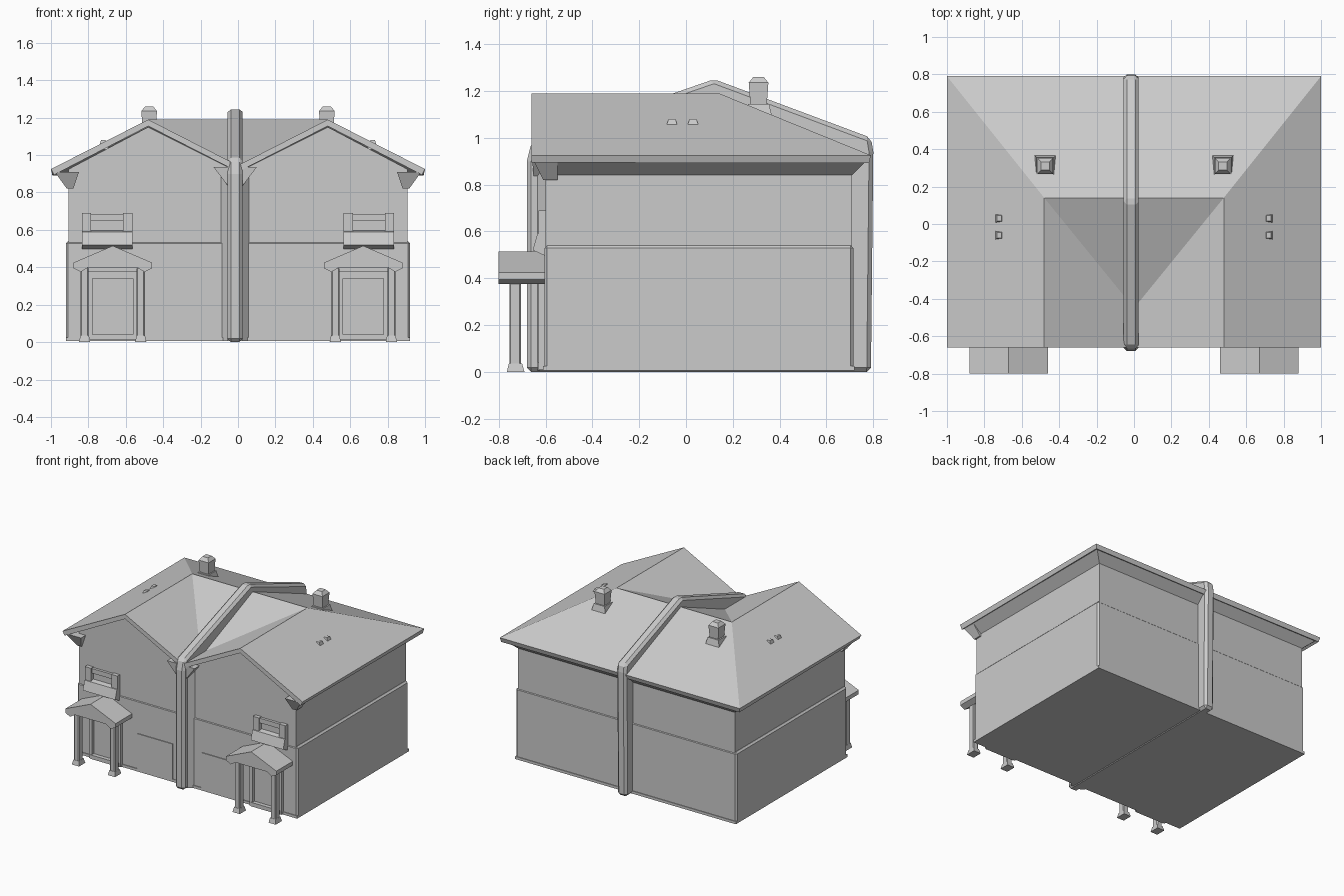
import bpy, bmesh

if "Cube" in bpy.data.objects:
    bpy.data.objects.remove(bpy.data.objects["Cube"])


def finish(name, bm, recalc=True):
    if recalc:
        bmesh.ops.recalc_face_normals(bm, faces=bm.faces[:])
    me = bpy.data.meshes.new(name)
    bm.to_mesh(me)
    bm.free()
    ob = bpy.data.objects.new(name, me)
    bpy.context.collection.objects.link(ob)
    return ob


def bevel(ob, width):
    m = ob.modifiers.new("bevel", 'BEVEL')
    m.width, m.segments = width, 1
    return ob


def loft(name, r0, z0, r1, z1):
    """Tapered box between two rectangles (x0, x1, y0, y1)."""
    bm = bmesh.new()
    rings = []
    for (a, b, c, d), z in ((r0, z0), (r1, z1)):
        rings.append([bm.verts.new((x, y, z)) for x, y in ((a, c), (b, c), (b, d), (a, d))])
    lo, hi = rings
    bm.faces.new(lo[::-1])
    bm.faces.new(hi)
    for i in range(4):
        j = (i + 1) % 4
        bm.faces.new((lo[i], lo[j], hi[j], hi[i]))
    return finish(name, bm)


def box(name, x0, x1, y0, y1, z0, z1):
    x0, x1 = sorted((x0, x1))
    return loft(name, (x0, x1, y0, y1), z0, (x0, x1, y0, y1), z1)


def prism(name, pts, a, b, axis='Y'):
    """Extrude a profile along Y (profile in xz), X (yz) or Z (xy)."""
    place = {'Y': lambda p, t: (p[0], t, p[1]), 'X': lambda p, t: (t, p[0], p[1]),
             'Z': lambda p, t: (p[0], p[1], t)}[axis]
    bm = bmesh.new()
    lo = [bm.verts.new(place(p, a)) for p in pts]
    hi = [bm.verts.new(place(p, b)) for p in pts]
    bm.faces.new(lo)
    bm.faces.new(hi[::-1])
    for i in range(len(pts)):
        j = (i + 1) % len(pts)
        bm.faces.new((lo[i], lo[j], hi[j], hi[i]))
    return finish(name, bm)


# Walls: twin-gabled front half, plain rear half, slightly thicker lower storey
gables = [(-0.905, 0.01), (0.905, 0.01), (0.905, 0.925), (0.48, 1.15), (0, 0.91),
          (-0.48, 1.15), (-0.905, 0.925)]
prism("front_walls", gables, -0.6, 0.1)
box("rear_walls", -0.905, 0.905, 0.05, 0.71, 0.01, 0.9)
bevel(box("lower_storey", -0.92, 0.92, -0.605, 0.715, 0.01, 0.54), 0.012)
box("floor_slab", -0.92, 0.92, -0.61, 0.72, 0.005, 0.025)

# Roof: two gables running into a hipped rear roof
half = {'A': (0.48, -0.66, 1.19), 'B': (0.48, 0.14, 1.19), 'C': (0, 0.14, 1.19),
        'D': (0, -0.45, 0.945), 'E': (0, -0.66, 0.945), 'F': (1, -0.66, 0.925),
        'G': (1, 0.79, 0.925), 'H': (0, 0.79, 0.925)}
bm = bmesh.new()
for s in (-1, 1):
    v = {k: bm.verts.new((s * x, y, z)) for k, (x, y, z) in half.items()}
    for f in ("AFGB", "BGHC", "ABDE", "BCD"):
        bm.faces.new([v[k] for k in f])
bmesh.ops.remove_doubles(bm, verts=bm.verts[:], dist=0.0001)
bm.normal_update()
for f in bm.faces:
    if f.normal.z < 0:
        f.normal_flip()
roof = finish("roof", bm, recalc=False)
sol = roof.modifiers.new("thickness", 'SOLIDIFY')
sol.thickness, sol.offset = 0.035, -1

# Sloping soffit under the side and rear eaves
loft("eaves_soffit", (-0.905, 0.905, -0.595, 0.71), 0.84, (-0.975, 0.975, -0.595, 0.77), 0.9)

# Party wall rising through the roof
fin = [(-0.68, 0), (-0.68, 0.9), (-0.66, 0.98), (0.12, 1.25), (0.79, 1.0), (0.8, 0.94), (0.79, 0)]
bevel(prism("party_wall", fin, -0.055, 0.025, 'X'), 0.018)
prism("party_wall_flare", [(-0.1, -0.59), (-0.055, -0.635), (0.025, -0.635), (0.07, -0.59)],
      0.005, 0.9, 'Z')
loft("valley_corbel", (-0.05, 0.02, -0.65, -0.59), 0.83, (-0.13, 0.1, -0.66, -0.59), 0.935)

for s in (-1, 1):
    side = "left" if s < 0 else "right"

    # Kneeler at the outer gable foot
    x = sorted((s * 0.88, s * 0.915))
    xt = sorted((s * 0.85, s * 0.98))
    loft(side + "_kneeler", (*x, -0.61, -0.55), 0.82, (*xt, -0.655, -0.55), 0.91)

    # Chimney: narrow stack, flared pot, foot on the slope
    cx, cy = s * 0.475, 0.31

    def sq(r):
        return (cx - r, cx + r, cy - r, cy + r)
    loft(side + "_chimney_foot", sq(0.06), 1.08, sq(0.045), 1.145)
    loft(side + "_chimney_stack", sq(0.032), 1.1, sq(0.042), 1.235)
    loft(side + "_chimney_cap", sq(0.042), 1.235, sq(0.022), 1.26)

    # Porch: gabled canopy on two footed posts
    cx = s * 0.67
    canopy = [(cx - 0.21, 0.395), (cx - 0.17, 0.375), (cx - 0.13, 0.4), (cx + 0.13, 0.4),
              (cx + 0.17, 0.375), (cx + 0.21, 0.395), (cx + 0.21, 0.425), (cx, 0.515),
              (cx - 0.21, 0.425)]
    prism(side + "_porch_roof", canopy, -0.8, -0.59)
    for i, dx in enumerate((-0.15, 0.15)):
        px = cx + dx
        bevel(box(f"{side}_porch_post_{i}", px - 0.022, px + 0.022, -0.755, -0.705, 0.01, 0.4), 0.006)
        loft(f"{side}_porch_post_foot_{i}", (px - 0.03, px + 0.03, -0.765, -0.69), 0,
             (px - 0.023, px + 0.023, -0.757, -0.7), 0.035)

    # Door with frame and step
    for i, dx in enumerate((-0.12, 0.12)):
        box(f"{side}_door_jamb_{i}", cx + dx - 0.012, cx + dx + 0.012, -0.63, -0.59, 0.01, 0.38)
    box(side + "_door_head", cx - 0.12, cx + 0.12, -0.63, -0.59, 0.34, 0.38)
    box(side + "_door_step", cx - 0.12, cx + 0.12, -0.635, -0.59, 0.01, 0.04)

    # Window over the porch: sill, jambs, head
    wx = s * 0.7
    prism(side + "_window_sill", [(-0.59, 0.6), (-0.635, 0.59), (-0.655, 0.52), (-0.59, 0.49)],
          wx - 0.135, wx + 0.135, 'X')
    for i, dx in enumerate((-0.11, 0.11)):
        box(f"{side}_window_jamb_{i}", wx + dx - 0.025, wx + dx + 0.025, -0.63, -0.59, 0.58, 0.69)
    box(side + "_window_head", wx - 0.1, wx + 0.1, -0.62, -0.59, 0.65, 0.685)

    # Ground-floor window panel
    box(side + "_ground_window", s * 0.12, s * 0.41, -0.611, -0.59, 0.02, 0.29)

    # Small vents on the outer roof slope
    for i, vy in enumerate((0.03, -0.06)):
        loft(f"{side}_roof_vent_{i}", (s * 0.72 - 0.03, s * 0.72 + 0.03, vy - 0.03, vy + 0.03), 1.03,
             (s * 0.72 - 0.012, s * 0.72 + 0.012, vy - 0.015, vy + 0.015), 1.08)
